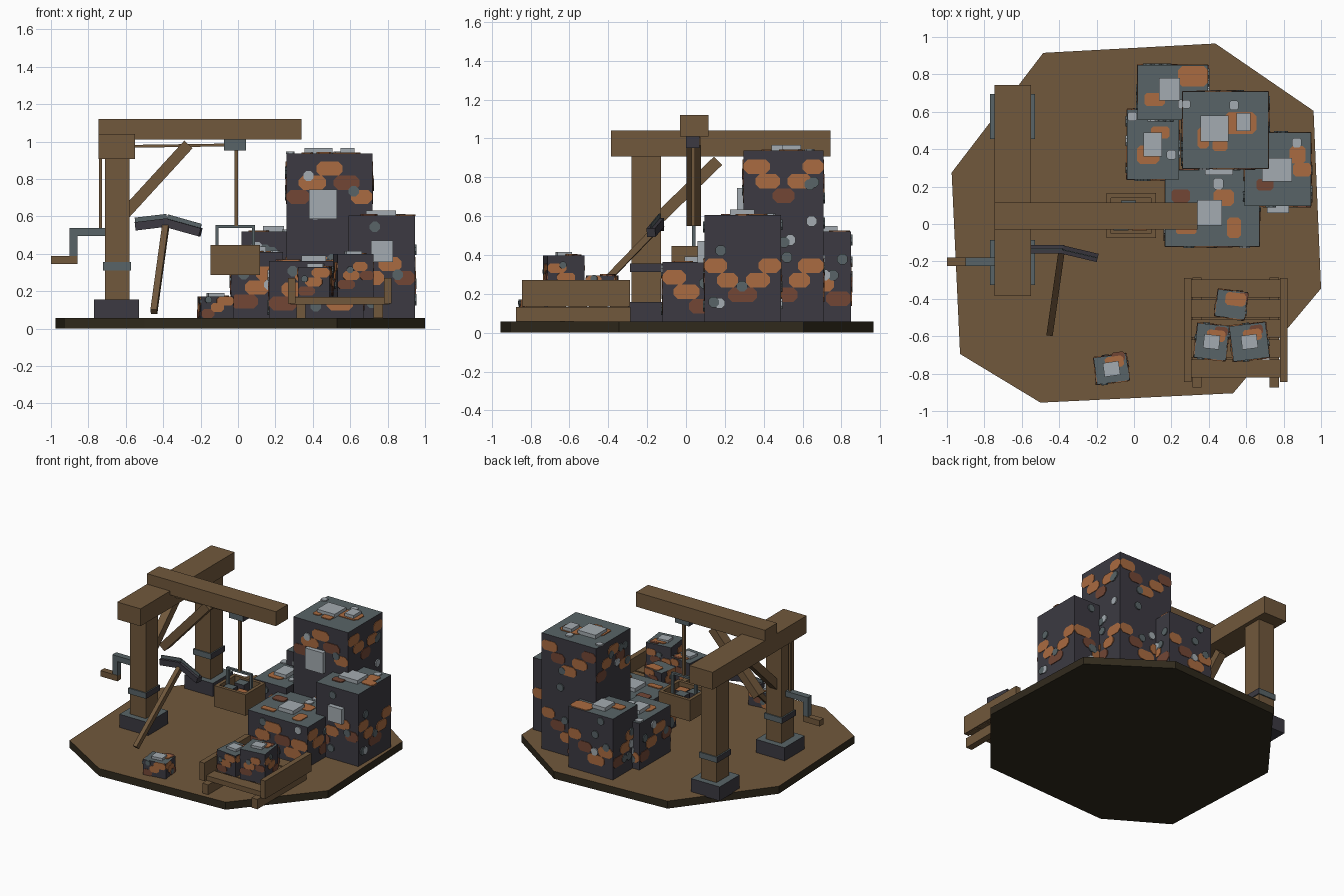
import bpy, bmesh, math, random
from mathutils import Vector

if "Cube" in bpy.data.objects:
    bpy.data.objects.remove(bpy.data.objects["Cube"])

random.seed(4)

# ---- materials
COLOURS = {
    "wood": (0.165, 0.098, 0.045), "charcoal_stone": (0.045, 0.042, 0.054),
    "slate": (0.098, 0.127, 0.136), "copper_orange": (0.40, 0.147, 0.052),
    "rust": (0.17, 0.062, 0.036), "pale_grey": (0.37, 0.41, 0.44),
    "dark_earth": (0.030, 0.023, 0.012)}
NAMES = list(COLOURS)
WOOD, STONE, SLATE, ORANGE, RUST, PALE, EARTH = range(7)
MATS = []
for n, c in COLOURS.items():
    m = bpy.data.materials.new(n)
    m.diffuse_color = (*c, 1)
    m.use_nodes = True
    m.node_tree.nodes["Principled BSDF"].inputs["Base Color"].default_value = m.diffuse_color
    MATS.append(m)
Z = Vector((0, 0, 1))


def finish(name, bm, loc=(0, 0, 0)):
    me = bpy.data.meshes.new(name)
    bm.to_mesh(me)
    bm.free()
    for m in MATS:
        me.materials.append(m)
    ob = bpy.data.objects.new(name, me)
    ob.location = loc
    bpy.context.collection.objects.link(ob)
    return ob


def cube_bm(sx, sy, sz, rule):
    """Centred box; rule maps a face normal to a material index."""
    bm = bmesh.new()
    bmesh.ops.create_cube(bm, size=1)
    bmesh.ops.scale(bm, vec=(sx, sy, sz), verts=bm.verts)
    bm.normal_update()
    for f in bm.faces:
        f.material_index = rule(f.normal)
    return bm


def box(name, x, y, z, mat=WOOD, rule=None):
    """Box from (min, max) ranges."""
    bm = cube_bm(x[1] - x[0], y[1] - y[0], z[1] - z[0], rule or (lambda n: mat))
    return finish(name, bm, (sum(x) / 2, sum(y) / 2, sum(z) / 2))


def bar(name, a, b, w, d, mat=WOOD, up='Y'):
    """Straight bar between two points."""
    a, b = Vector(a), Vector(b)
    ob = finish(name, cube_bm(w, d, (b - a).length, lambda n: mat), (a + b) / 2)
    ob.rotation_euler = (b - a).to_track_quat('Z', up).to_euler()
    return ob


def patch(bm, o, n, v, cu, cv, w, h, depth, mat, cham=0.3):
    """Raised plate with clipped corners on the plane through o."""
    u = v.cross(n)
    c = min(w, h) * cham
    if c > 0:
        pts = []
        for sx, sy in ((1, -1), (1, 1), (-1, 1), (-1, -1)):
            p = [(sx * (w / 2 - c), sy * h / 2), (sx * w / 2, sy * (h / 2 - c))]
            pts += p if sx * sy < 0 else p[::-1]
    else:
        pts = [(w / 2, -h / 2), (w / 2, h / 2), (-w / 2, h / 2), (-w / 2, -h / 2)]
    base = [o + u * (cu + p) + v * (cv + q) for p, q in pts]
    lo = [bm.verts.new(p - n * 0.002) for p in base]
    hi = [bm.verts.new(p + n * depth) for p in base]
    fs = [bm.faces.new(hi)]
    k = len(lo)
    fs += [bm.faces.new((lo[i], lo[(i + 1) % k], hi[(i + 1) % k], hi[i])) for i in range(k)]
    for f in fs:
        f.material_index = mat


def stone(name, x, y, z, tops, veins, slab=None, s=1.0, rot=0, spots=3):
    """Ore block: slate top, zigzag ore veins, mineral spots, raised top slabs."""
    sx, sy, sz = x[1] - x[0], y[1] - y[0], z[1] - z[0]
    cen = Vector((sum(x) / 2, sum(y) / 2, sum(z) / 2))
    bm = cube_bm(sx, sy, sz, lambda n: SLATE if n.z > 0.5 else STONE)
    for k, n in enumerate([Vector(t) for t in ((0, -1, 0), (1, 0, 0), (0, 1, 0), (-1, 0, 0))]):
        wid, o = (sx, n * sy / 2) if n.y else (sy, n * sx / 2)
        clampu = lambda a, w: max(-wid / 2 + w / 2, min(wid / 2 - w / 2, a))
        clampv = lambda a, h: max(-sz / 2 + h / 2, min(sz / 2 - h / 2, a))
        for zc in veins:
            cnt = max(2, round(wid / (0.085 * s)))
            for i in range(cnt):
                w, h = 0.13 * s * random.uniform(0.8, 1.15), 0.075 * s
                cu = -wid / 2 + (i + 0.5) * wid / cnt
                cv = zc - cen.z + 0.075 * s * math.cos(math.pi * (i / 2 + k)) * (-1 if k < 2 else 1)
                rusty = (i + k) % 3 == 0
                patch(bm, o, n, Z, clampu(cu, w), clampv(cv, h), w, h,
                      0.003 + 0.001 * (i % 4), RUST if rusty else ORANGE)
        for i in range(spots):
            r = 0.055 * s
            patch(bm, o, n, Z, random.uniform(-.43, .43) * wid, random.uniform(-.35, .42) * sz,
                  r, r, 0.008, PALE if i % 3 == 2 else SLATE)
    if slab:
        cx, cz, w, h = slab
        patch(bm, Vector((0, -sy / 2, 0)), Vector((0, -1, 0)), Z,
              cx - cen.x, cz - cen.z, w, h, 0.035, PALE, 0)
    for i, (mat, px, py, w, h) in enumerate(tops):
        patch(bm, Vector((0, 0, sz / 2)), Z, Vector((0, 1, 0)), px - cen.x, py - cen.y, w, h,
              (0.028 * s if w > 0.06 * s else 0.009) if mat == PALE else 0.005 + 0.001 * (i % 4),
              mat, 0 if mat == PALE and w > 0.06 * s else 0.2)
    ob = finish(name, bm, cen)
    ob.rotation_euler.z = math.radians(rot)
    return ob


# ---- ground slab
bm = bmesh.new()
outline = [(-.5, -.955), (.53, -.905), (1, -.345), (.96, .605),
           (.435, .965), (-.485, .915), (-.975, .275), (-.93, -.695)]
f = bm.faces.new([bm.verts.new((a, b, 0)) for a, b in outline])
ext = bmesh.ops.extrude_face_region(bm, geom=[f])
bmesh.ops.translate(bm, vec=(0, 0, 0.057), verts=[v for v in ext["geom"] if isinstance(v, bmesh.types.BMVert)])
bmesh.ops.recalc_face_normals(bm, faces=bm.faces)
for f in bm.faces:
    f.material_index = WOOD if f.normal.z > 0.5 else EARTH
finish("ground_slab", bm)

# ---- hoist frame
for tag, yc in (("front", -0.205), ("back", 0.575)):
    box(tag + "_footing", (-.77, -.53), (yc - .12, yc + .12), (.05, .157),
        rule=lambda n: SLATE if n.z > .5 else STONE)
    box(tag + "_post", (-.712, -.58), (yc - .075, yc + .075), (.155, .92))
    box(tag + "_post_band", (-.722, -.572), (yc - .083, yc + .083), (.312, .355),
        rule=lambda n: STONE if abs(n.x) > .5 else SLATE)
box("cross_beam", (-.745, -.55), (-.386, .744), (.908, 1.04))
box("boom", (-.745, .34), (-.03, .115), (1.01, 1.12))
bar("boom_brace", (-.645, .04, .57), (-.265, .04, .985), .075, .06)
bar("post_brace", (-.645, -.2, .53), (-.645, .165, .885), .06, .06)

# ---- pulley, rope and crank
box("pulley_block", (-.075, .043), (0, .07), (.952, 1.01),
    rule=lambda n: STONE if abs(n.x) > .5 else SLATE)
bar("hanging_rope", (-.01, .038, .55), (-.01, .038, .96), .018, .018)
bar("boom_rope", (-.56, .038, .975), (-.06, .038, .982), .015, .015)
bar("crank_rope", (-.735, -.2, .52), (-.735, -.2, .92), .016, .016)
box("crank_axle", (-.9, -.70), (-.225, -.178), (.495, .537), SLATE)
box("crank_arm", (-.9, -.858), (-.222, -.181), (.385, .5), SLATE)
box("crank_handle", (-1, -.858), (-.225, -.178), (.345, .389))

# ---- hanging bucket
bx, by, bz = (-.148, .117), (-.075, .165), (.286, .446)
box("bucket_floor", bx, by, (.286, .31))
box("bucket_front_board", bx, (by[0], by[0] + .025), bz)
box("bucket_back_board", bx, (by[1] - .025, by[1]), bz)
box("bucket_left_board", (bx[0], bx[0] + .025), (by[0] + .02, by[1] - .02), bz)
box("bucket_right_board", (bx[1] - .025, bx[1]), (by[0] + .02, by[1] - .02), bz)
box("bucket_handle_top", (-.12, .092), (.03, .05), (.538, .553), SLATE)
for tag, xc in (("left", -.112), ("right", .084)):
    box("bucket_handle_" + tag, (xc - .008, xc + .008), (.03, .05), (.31, .545), SLATE)
for i, (px, py, t) in enumerate(((-.07, .0, .43), (.03, .0, .42), (-.03, .09, .44))):
    box("bucket_ore_%d" % i, (px - .04, px + .04), (py - .035, py + .035), (.3, t),
        rule=lambda n, i=i: (SLATE, ORANGE, SLATE)[i] if n.z > .5 else STONE)

# ---- pickaxe
bar("pickaxe_handle", (-.45, -.585, .09), (-.385, -.13, .56), .034, .034)
bar("pickaxe_left_tine", (-.55, -.135, .547), (-.375, -.135, .568), .045, .045, STONE)
bar("pickaxe_right_tine", (-.39, -.135, .568), (-.2, -.18, .515), .045, .045, STONE)
for t, a, b in (("left", (-.55, -.135, .571), (-.38, -.135, .591)),
                ("right", (-.38, -.138, .589), (-.2, -.18, .538))):
    bar("pickaxe_" + t + "_top_edge", a, b, .006, .045, SLATE)

# ---- ore stack
stone("tall_ore_block", (.26, .718), (.297, .708), (.05, .937),
      [(ORANGE, .57, .54, .17, .12), (ORANGE, .37, .46, .06, .11), (ORANGE, .46, .42, .08, .06),
       (PALE, .43, .51, .15, .14), (PALE, .585, .545, .075, .095),
       (PALE, .28, .64, .045, .045), (PALE, .535, .635, .05, .05)],
      (.27, .78), (.455, .665, .15, .16), spots=6)
stone("right_ore_block", (.59, .946), (.095, .488), (.05, .605),
      [(ORANGE, .875, .37, .085, .095), (ORANGE, .9, .29, .1, .07), (RUST, .7, .21, .09, .06),
       (PALE, .765, .29, .16, .125), (PALE, .87, .435, .05, .05)],
      (.27,), (.77, .415, .12, .115), spots=4)
stone("low_ore_block", (.167, .67), (-.12, .29), (.05, .363),
      [(ORANGE, .48, .14, .11, .09), (ORANGE, .535, -.02, .075, .11), (ORANGE, .28, -.03, .11, .045),
       (RUST, .25, .15, .1, .07), (PALE, .405, .06, .13, .135), (PALE, .45, .215, .055, .06),
       (PALE, .46, .285, .055, .04)],
      (.21,), spots=3)
stone("left_ore_block", (-.037, .24), (.237, .612), (.05, .41),
      [(ORANGE, .075, .37, .12, .1), (ORANGE, .14, .49, .1, .065),
       (PALE, .1, .425, .1, .13), (PALE, -.01, .575, .05, .05), (PALE, .2, .37, .05, .05)],
      (.22,), spots=3)
stone("back_ore_block", (.02, .395), (.555, .85), (.05, .52),
      [(ORANGE, .315, .79, .16, .11), (ORANGE, .11, .665, .11, .07),
       (PALE, .19, .72, .11, .12), (PALE, .26, .64, .05, .05)],
      (.25,), spots=4)

# ---- loose and loaded small ore lumps: centre, size, base, top, turn
lumps = {"loose_ore": (-.12, -.775, .175, .145, .055, .172, 8),
         "sled_ore_left": (.415, -.63, .17, .185, .17, .33, -6),
         "sled_ore_right": (.617, -.63, .195, .19, .17, .398, 7),
         "sled_ore_back": (.52, -.43, .16, .145, .17, .295, -7)}
for n, (cx, cy, w, d, z0, z1, r) in lumps.items():
    top = [(RUST, cx + .045, cy + .06, .07, .05), (ORANGE, cx + .02, cy + .035, .1, .06)]
    if n == "sled_ore_back":
        top = [(RUST, cx + .06, cy + .05, .05, .04), (ORANGE, cx + .02, cy + .03, .11, .07)]
    else:
        top.append((PALE, cx, cy, .085, .075))
    stone(n, (cx - w / 2, cx + w / 2), (cy - d / 2, cy + d / 2), (z0, z1), top,
          ((z0 + z1) / 2,), s=.65, rot=r, spots=1)

# ---- wooden sled
for tag, xa in (("left", .268), ("right", .78)):
    box("sled_" + tag + "_rail", (xa, xa + .04), (-.845, -.288), (.135, .272))
for tag, xa in (("left", .312), ("right", .725)):
    box("sled_" + tag + "_runner", (xa, xa + .05), (-.875, -.285), (.057, .132))
for i in range(5):
    ya = -.82 + i * .107
    box("sled_slat_%d" % i, (.28, .81), (ya, ya + .095), (.13, .168))
